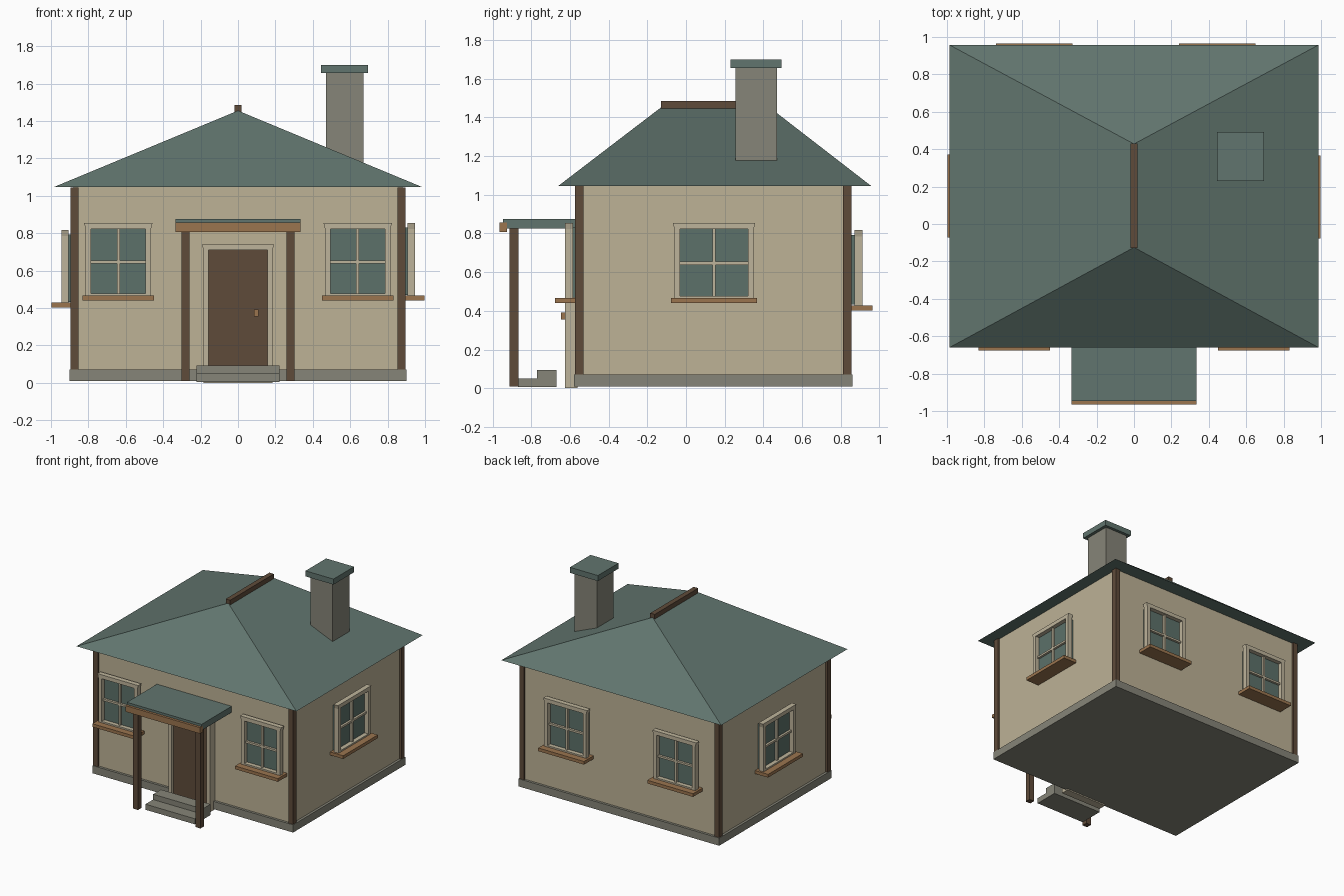
import bpy, bmesh, math
from mathutils import Matrix, Vector

if "Cube" in bpy.data.objects:
    bpy.data.objects.remove(bpy.data.objects["Cube"])


def material(name, r, g, b):
    def lin(c):
        c /= 255
        return c / 12.92 if c <= 0.04045 else ((c + 0.055) / 1.055) ** 2.4
    m = bpy.data.materials.new(name)
    m.diffuse_color = (lin(r), lin(g), lin(b), 1)
    m.use_nodes = True
    m.node_tree.nodes["Principled BSDF"].inputs["Base Color"].default_value = m.diffuse_color
    return m


PLASTER = material("plaster", 189, 178, 150)
TRIM = material("pale trim", 190, 180, 155)
ROOF = material("green roof", 97, 117, 110)
GLASS = material("window glass", 92, 113, 106)
DARK = material("dark wood", 95, 75, 58)
WOOD = material("light wood", 155, 117, 79)
STONE = material("grey stone", 134, 133, 120)


def finish(bm, name, mat, matrix=Matrix()):
    bmesh.ops.recalc_face_normals(bm, faces=bm.faces)
    me = bpy.data.meshes.new(name)
    bm.to_mesh(me)
    bm.free()
    me.materials.append(mat)
    ob = bpy.data.objects.new(name, me)
    ob.matrix_world = matrix
    bpy.context.collection.objects.link(ob)
    return ob


def boxes(name, mat, *bounds, matrix=Matrix(), flare=0):
    """One object from boxes (x0, x1, y0, y1, z0, z1); flare widens the top of the last box."""
    bm = bmesh.new()
    for i, (x0, x1, y0, y1, z0, z1) in enumerate(bounds):
        vs = bmesh.ops.create_cube(bm, size=1)["verts"]
        for v in vs:
            top = v.co.z > 0
            side = 1 if v.co.x > 0 else -1
            v.co = Vector((x1 if side > 0 else x0, y1 if v.co.y > 0 else y0, z1 if top else z0))
            if flare and top and i == len(bounds) - 1:
                v.co.x += side * flare
    return finish(bm, name, mat, matrix)


# Body of the house
boxes("foundation", STONE, (-.90, .90, -.58, .86, .01, .072))
boxes("walls", PLASTER, (-.88, .88, -.56, .84, .06, 1.046))
for sx, side in ((-1, "left"), (1, "right")):
    for y, end in ((-.553, "front"), (.833, "back")):
        x = sx * .875
        boxes(f"{end}_{side}_corner_post", DARK, (x - .021, x + .021, y - .022, y + .022, .07, 1.045))

# Hipped roof with ridge cap
bm = bmesh.new()
eave = [bm.verts.new((x, y, 1.046)) for x, y in ((-.986, -.66), (.986, -.66), (.986, .957), (-.986, .957))]
r0, r1 = bm.verts.new((0, -.125, 1.455)), bm.verts.new((0, .428, 1.455))
a, b, c, d = eave
for face in ((a, b, r0), (b, c, r1, r0), (c, d, r1), (d, a, r0, r1), (d, c, b, a)):
    bm.faces.new(face)
finish(bm, "hipped_roof", ROOF)
boxes("ridge_cap", DARK, (-.02, .02, -.128, .43, 1.447, 1.485))

# Chimney
boxes("chimney", STONE, (.47, .67, .255, .47, 1.1, 1.66))
boxes("chimney_cap", ROOF, (.445, .695, .23, .493, 1.655, 1.70))


def window(name, origin, turn, w, z):
    """Window with half glass width w; z is the sill underside. Local -y points outward."""
    m = Matrix.Translation((*origin, z)) @ Matrix.Rotation(math.radians(turn), 4, "Z")
    o = w + .03
    boxes(name + "_glass", GLASS, (-w - .01, w + .01, -.01, .03, .03, .39), matrix=m)
    boxes(name + "_muntins", TRIM, (-.008, .008, -.028, -.005, .03, .385),
          (-w, w, -.028, -.005, .198, .214), matrix=m)
    boxes(name + "_frame", TRIM, (-o, -w, -.045, -.005, .025, .385), (w, o, -.045, -.005, .025, .385),
          (-w, w, -.045, -.005, .025, .038), (-o, o, -.045, -.005, .383, .415), matrix=m, flare=.008)
    boxes(name + "_sill", WOOD, (-w - .047, w + .047, -.097, .03, 0, .026), matrix=m)


window("front_left_window", (-.64, -.58), 0, .145, .44)
window("front_right_window", (.64, -.58), 0, .145, .44)
window("right_window", (.90, .145), 90, .175, .44)
window("back_right_window", (.445, .867), 180, .158, .402)
window("back_left_window", (-.533, .867), 180, .158, .402)
window("left_window", (-.90, .15), -90, .175, .402)

# Door
boxes("door", DARK, (-.16, .16, -.60, -.55, .02, .715))
boxes("door_frame", TRIM, (-.185, -.157, -.625, -.56, 0, .71), (.157, .185, -.625, -.56, 0, .71),
      (-.16, .16, -.625, -.56, 0, .02), (-.185, .185, -.625, -.56, .71, .74), flare=.008)
boxes("door_handle", WOOD, (.085, .11, -.645, -.595, .355, .392))

# Steps
boxes("lower_step", STONE, (-.222, .222, -.868, -.67, .005, .05))
boxes("upper_step", STONE, (-.222, .222, -.77, -.67, .048, .093))

# Porch
for sx, side in ((-1, "left"), (1, "right")):
    boxes(f"{side}_porch_post", DARK, (sx * .28 - .022, sx * .28 + .022, -.912, -.867, .01, .826))
boxes("porch_beam", WOOD, (-.335, .335, -.965, -.925, .807, .856))
boxes("porch_roof", ROOF, (-.335, .335, -.945, -.555, .825, .875))
